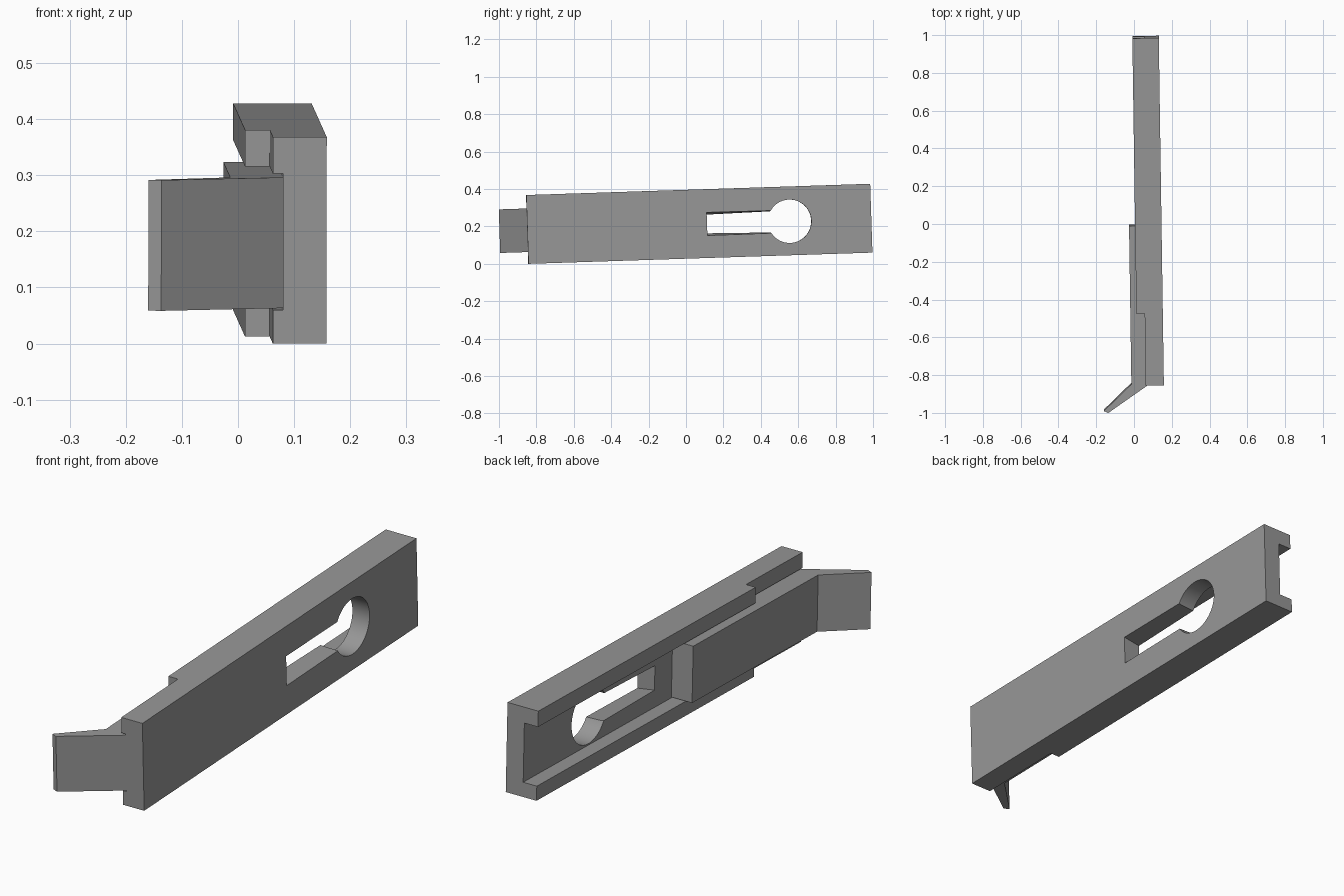
import bpy, bmesh, math
from mathutils import Matrix, Vector

cube = bpy.data.objects.get("Cube")
if cube:
    bpy.data.objects.remove(cube, do_unlink=True)

grey = bpy.data.materials.new("plain grey")
grey.use_nodes = True
COLOUR = (0.31, 0.31, 0.31, 1)
grey.diffuse_color = COLOUR
grey.node_tree.nodes["Principled BSDF"].inputs["Base Color"].default_value = COLOUR

# The whole assembly lies slightly yawed and pitched
PLACE = (Matrix.Translation((0.158, -0.842, 0))
         @ Matrix.Rotation(math.radians(0.84), 4, 'Z')
         @ Matrix.Rotation(math.radians(1.87), 4, 'X'))

LENGTH, HEIGHT = 1.84, 0.368
DEPTH, WEB = 0.14, 0.078
LIP_LOW, LIP_HIGH = 0.06, 0.303
MID = 0.182


def loft(name, start, end):
    """Solid between two matching outlines."""
    bm = bmesh.new()
    a = [bm.verts.new(p) for p in start]
    b = [bm.verts.new(p) for p in end]
    bm.faces.new(a)
    bm.faces.new(b)
    for i in range(len(a)):
        j = (i + 1) % len(a)
        bm.faces.new((a[i], a[j], b[j], b[i]))
    bmesh.ops.recalc_face_normals(bm, faces=bm.faces)
    mesh = bpy.data.meshes.new(name)
    bm.to_mesh(mesh)
    bm.free()
    mesh.materials.append(grey)
    obj = bpy.data.objects.new(name, mesh)
    bpy.context.collection.objects.link(obj)
    obj.matrix_world = PLACE
    return obj


def extrude(name, outline, offset):
    start = [Vector(p) for p in outline]
    return loft(name, start, [p + Vector(offset) for p in start])


def cut(target, cutter):
    """Subtract the cutter and remove it."""
    cutter.hide_render = True
    mod = target.modifiers.new("cut", 'BOOLEAN')
    mod.operation, mod.solver, mod.object = 'DIFFERENCE', 'EXACT', cutter
    bpy.context.view_layer.update()
    bpy.context.view_layer.objects.active = target
    bpy.ops.object.modifier_apply(modifier=mod.name)
    bpy.data.objects.remove(cutter, do_unlink=True)


# Channel rail with a C section
section = [(0, 0), (0, HEIGHT), (-DEPTH, HEIGHT), (-DEPTH, LIP_HIGH),
           (-WEB, LIP_HIGH), (-WEB, LIP_LOW), (-DEPTH, LIP_LOW), (-DEPTH, 0)]
rail = extrude("channel_rail", [(x, 0, z) for x, z in section], (0, LENGTH, 0))

# Shallower flanges at the front
trim = [(-0.096, -0.1), (-0.096, 0.381), (-0.3, 0.381), (-0.3, -0.1)]
cut(rail, extrude("flange_trim", [(x, y, -0.1) for x, y in trim], (0, 0, 0.6)))


# Keyhole slot, narrowing towards the inside at its closed end
def slot_outline(x, closed, opened):
    return [(x, 0.961, MID - closed), (x, 1.38, MID - opened),
            (x, 1.38, MID + opened), (x, 0.961, MID + closed)]


cut(rail, loft("slot_cutter", slot_outline(0.001, 0.062, 0.060),
               slot_outline(-WEB - 0.001, 0.050, 0.058)))

# Keyhole round opening
turns = [math.tau * i / 64 for i in range(64)]
cut(rail, extrude("hole_cutter",
                  [(0.05, 1.403 + 0.116 * math.cos(t), MID + 0.116 * math.sin(t))
                   for t in turns], (-0.18, 0, 0)))

# Sliding bar with its tapered, bent tongue
plan = [(-WEB, 0.845), (-0.172, 0.845), (-0.172, 0.006),
        (-0.32, -0.134), (-0.297, -0.145), (-WEB, 0.004)]
slider = extrude("sliding_bar", [(x, y, 0.063) for x, y in plan], (0, 0, 0.233))

for obj in (rail, slider):
    bpy.ops.object.select_all(action='DESELECT')
    obj.select_set(True)
    bpy.context.view_layer.objects.active = obj
    bpy.ops.object.shade_smooth_by_angle(angle=math.radians(25))
